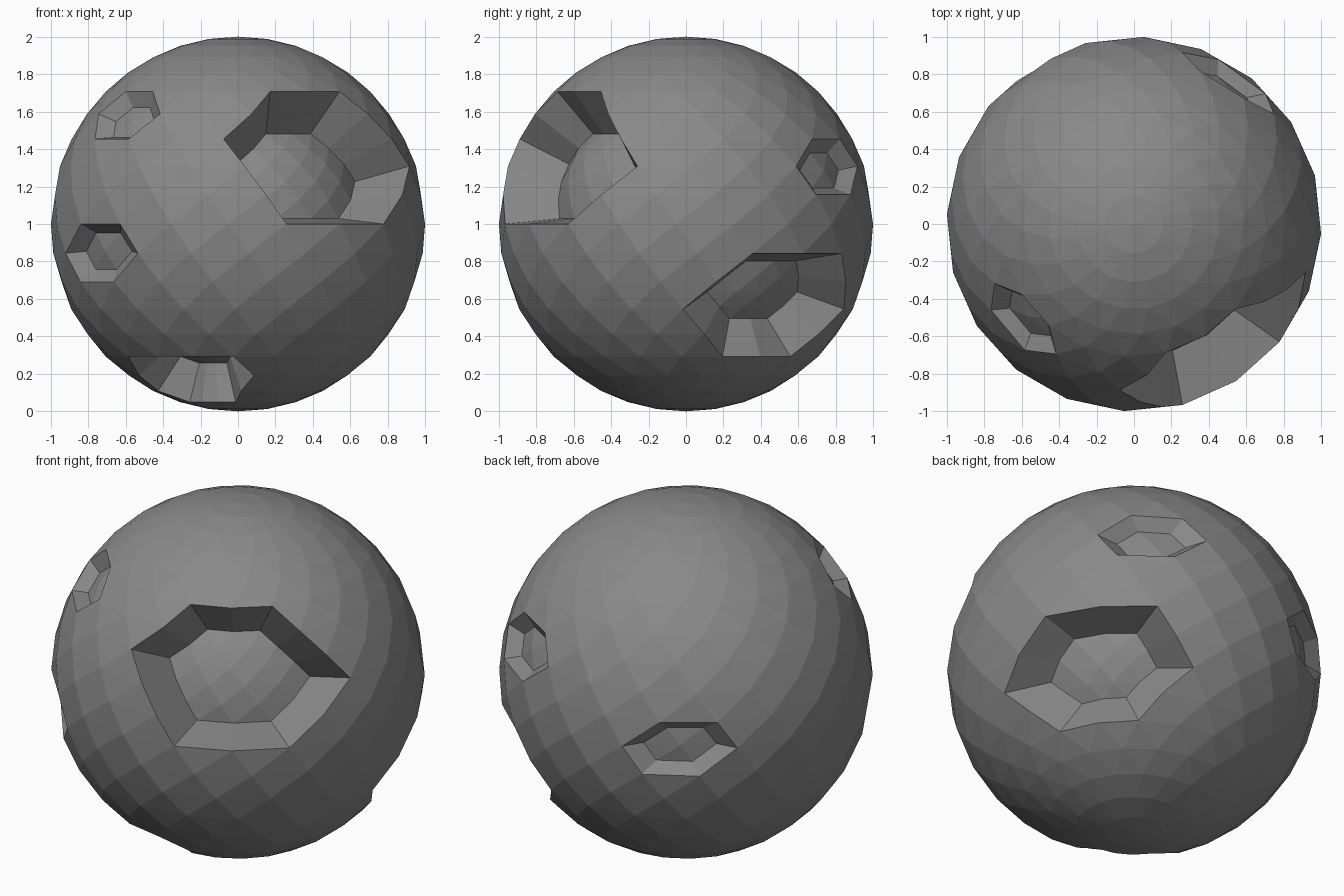
import bpy
import math
from mathutils import Vector

if "Cube" in bpy.data.objects:
    bpy.data.objects.remove(bpy.data.objects["Cube"])

RINGS, SEGS = 10, 20        # rings from equator to pole, segments around
TWIST = math.radians(75)    # the lattice is twisted about z, per unit of height
CENTRE = Vector((0, 0, 1))


def point(k, j):
    """Lattice point on the unit sphere: ring k (-10..10), segment j."""
    lat = math.radians(9 * k)
    z = math.sin(lat)
    lon = math.radians(18 * j + 15) + TWIST * z
    return Vector((math.cos(lat) * math.sin(lon), -math.cos(lat) * math.cos(lon), z))


def key(k, j):
    return (k, 0 if abs(k) == RINGS else j % SEGS)


# Twisted triangulated sphere
pos, tris = {}, []
for k in range(-RINGS, RINGS + 1):
    for j in range(SEGS):
        pos[key(k, j)] = point(k, j)
for k in range(-RINGS, RINGS):
    for j in range(SEGS):
        a, b = key(k, j), key(k, j + 1)
        c, d = key(k + 1, j), key(k + 1, j + 1)
        for t in ((a, b, c), (b, d, c)):
            if len(set(t)) == 3:
                tris.append(t)

# Craters: core lattice points, growth steps, floor scale, floor centre radius
craters = [
    ([(3, -1), (2, 0)], 2, 0.64, 0.715),                              # front
    ([(-3, 8)], 2, 0.56, 0.80),                                       # right
    ([(k, j) for k in (-6, -7) for j in (0, 1, 2)], 1, 0.60, 0.80),   # underside
    ([(-1, -3)], 1, 0.63, 0.93),                                      # small ones
    ([(4, -6)], 1, 0.63, 0.93),
    ([(2, 6)], 1, 0.63, 0.93),
    ([(0, 11)], 1, 0.63, 0.93),
]
walls = []
for n, (core, steps, scale, depth) in enumerate(craters):
    sel = {key(*c) for c in core}
    axis = sum((pos[c] for c in sel), Vector()).normalized()
    region = []
    for _ in range(steps):
        region = [t for t in tris if sel & set(t)]
        sel = {v for t in region for v in t}
    floor = {v: (v, n) for v in sel}
    for v in sel:
        pos[floor[v]] = pos[v] * scale + axis * (depth - scale)
    edges = {(t[i], t[(i + 1) % 3]) for t in region for i in range(3)}
    walls += [(a, b, floor[b], floor[a]) for a, b in edges if (b, a) not in edges]
    gone = set(region)
    tris = [t for t in tris if t not in gone] + [tuple(floor[v] for v in t) for t in region]

# Build the mesh from the points still in use
faces = tris + walls
used = list(dict.fromkeys(v for f in faces for v in f))
index = {v: i for i, v in enumerate(used)}
mesh = bpy.data.meshes.new("cratered_rock")
mesh.from_pydata([pos[v] + CENTRE for v in used], [], [[index[v] for v in f] for f in faces])
mesh.update()
rock = bpy.data.objects.new("cratered_rock", mesh)
bpy.context.collection.objects.link(rock)

grey = bpy.data.materials.new("rock grey")
grey.diffuse_color = (0.25, 0.25, 0.25, 1)
grey.use_nodes = True
grey.node_tree.nodes["Principled BSDF"].inputs["Base Color"].default_value = grey.diffuse_color
mesh.materials.append(grey)
